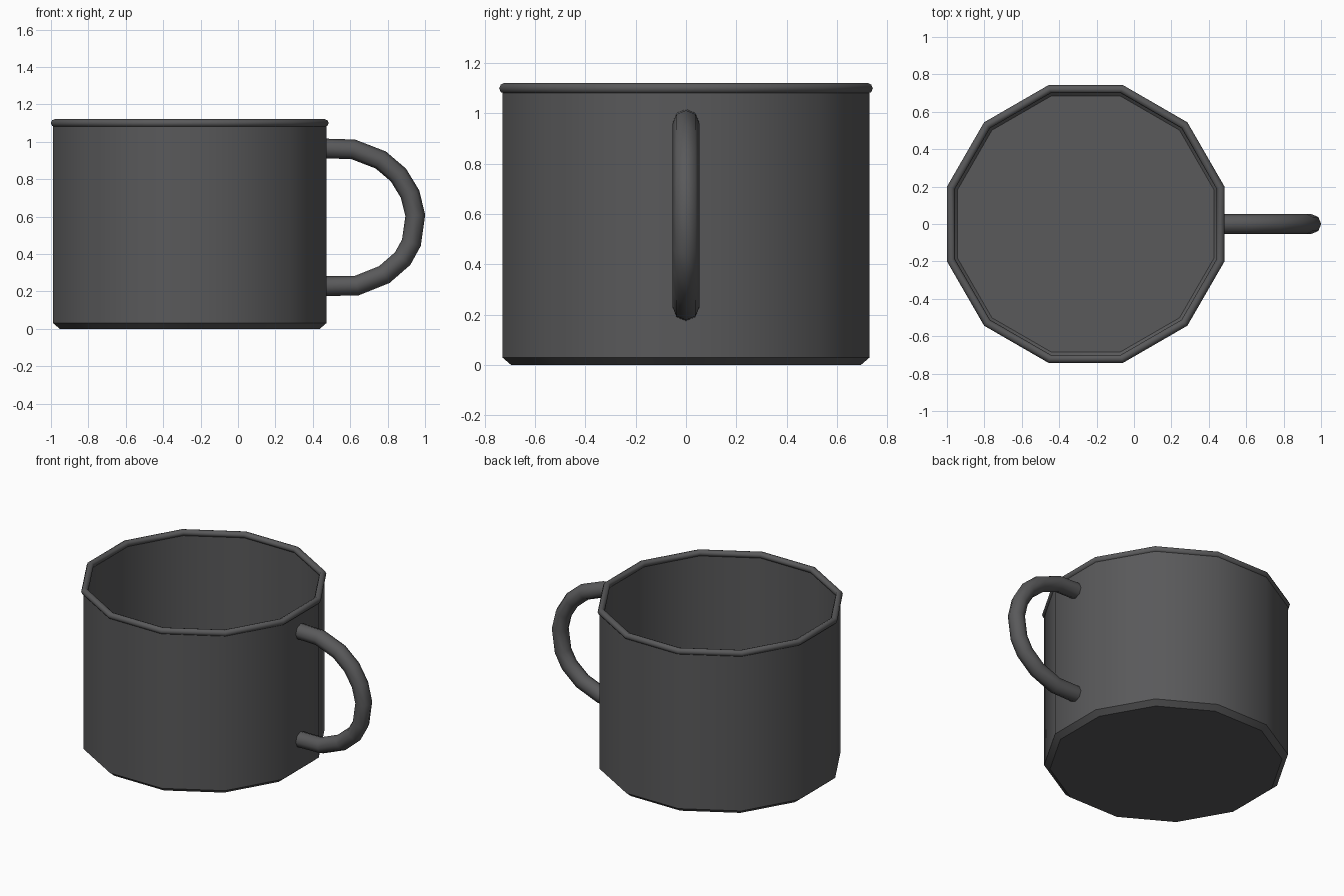
import bpy
import math

SIDES = 12
CENTRE_X = -0.258
TO_CORNER = 1 / math.cos(math.pi / SIDES)  # flat distance to corner radius

if "Cube" in bpy.data.objects:
    bpy.data.objects.remove(bpy.data.objects["Cube"])

enamel = bpy.data.materials.new("dark_grey_enamel")
colour = (0.1, 0.1, 0.103, 1)
enamel.diffuse_color = colour
enamel.use_nodes = True
enamel.node_tree.nodes["Principled BSDF"].inputs["Base Color"].default_value = colour


def finish(obj, angle):
    obj.data.materials.append(enamel)
    bpy.ops.object.select_all(action="DESELECT")
    obj.select_set(True)
    bpy.context.view_layer.objects.active = obj
    bpy.ops.object.shade_smooth_by_angle(angle=math.radians(angle))


def lathe(name, profile, closed):
    """Turn a (flat distance, z) profile into a twelve-sided shell."""
    n = len(profile)
    verts, faces = [], []
    for s in range(SIDES):
        a = 2 * math.pi * (s + 0.5) / SIDES
        for r, z in profile:
            r *= TO_CORNER
            verts.append((CENTRE_X + r * math.cos(a), r * math.sin(a), z))
    for s in range(SIDES):
        t = (s + 1) % SIDES
        for i in range(n if closed else n - 1):
            j = (i + 1) % n
            faces.append((s * n + i, t * n + i, t * n + j, s * n + j))
    if not closed:  # underside and inner floor
        faces.append([s * n for s in reversed(range(SIDES))])
        faces.append([s * n + n - 1 for s in range(SIDES)])
    mesh = bpy.data.meshes.new(name)
    mesh.from_pydata(verts, [], faces)
    obj = bpy.data.objects.new(name, mesh)
    bpy.context.collection.objects.link(obj)
    return obj


# Cup wall with a chamfered foot and a hollow inside
cup = lathe("cup_body", [(0.695, 0), (0.73, 0.03), (0.73, 1.1),
                         (0.71, 1.1), (0.71, 0.045), (0.685, 0.02)], False)
finish(cup, 40)

# Rolled rim
ring = [math.pi * k / 4 for k in range(8)]
rim = lathe("rolled_rim", [(0.721 + 0.0215 * math.cos(a), 1.1 + 0.0215 * math.sin(a))
                           for a in ring], True)
finish(rim, 50)

# Handle: eight-sided tube along a bent path
path = [(0.462, 0.964), (0.615, 0.96), (0.763, 0.903), (0.858, 0.822), (0.92, 0.72),
        (0.948, 0.606), (0.927, 0.46), (0.88, 0.375), (0.782, 0.29),
        (0.635, 0.231), (0.462, 0.228)]
curve = bpy.data.curves.new("handle_path", "CURVE")
curve.dimensions = "3D"
curve.bevel_depth = 0.053
curve.bevel_resolution = 2
curve.use_fill_caps = True
spline = curve.splines.new("POLY")
spline.points.add(len(path) - 1)
for point, (x, z) in zip(spline.points, path):
    point.co = (x, 0, z, 1)
handle = bpy.data.objects.new("handle", curve)
bpy.context.collection.objects.link(handle)
bpy.ops.object.select_all(action="DESELECT")
handle.select_set(True)
bpy.context.view_layer.objects.active = handle
bpy.ops.object.convert(target="MESH")
handle = bpy.context.view_layer.objects.active
finish(handle, 50)
